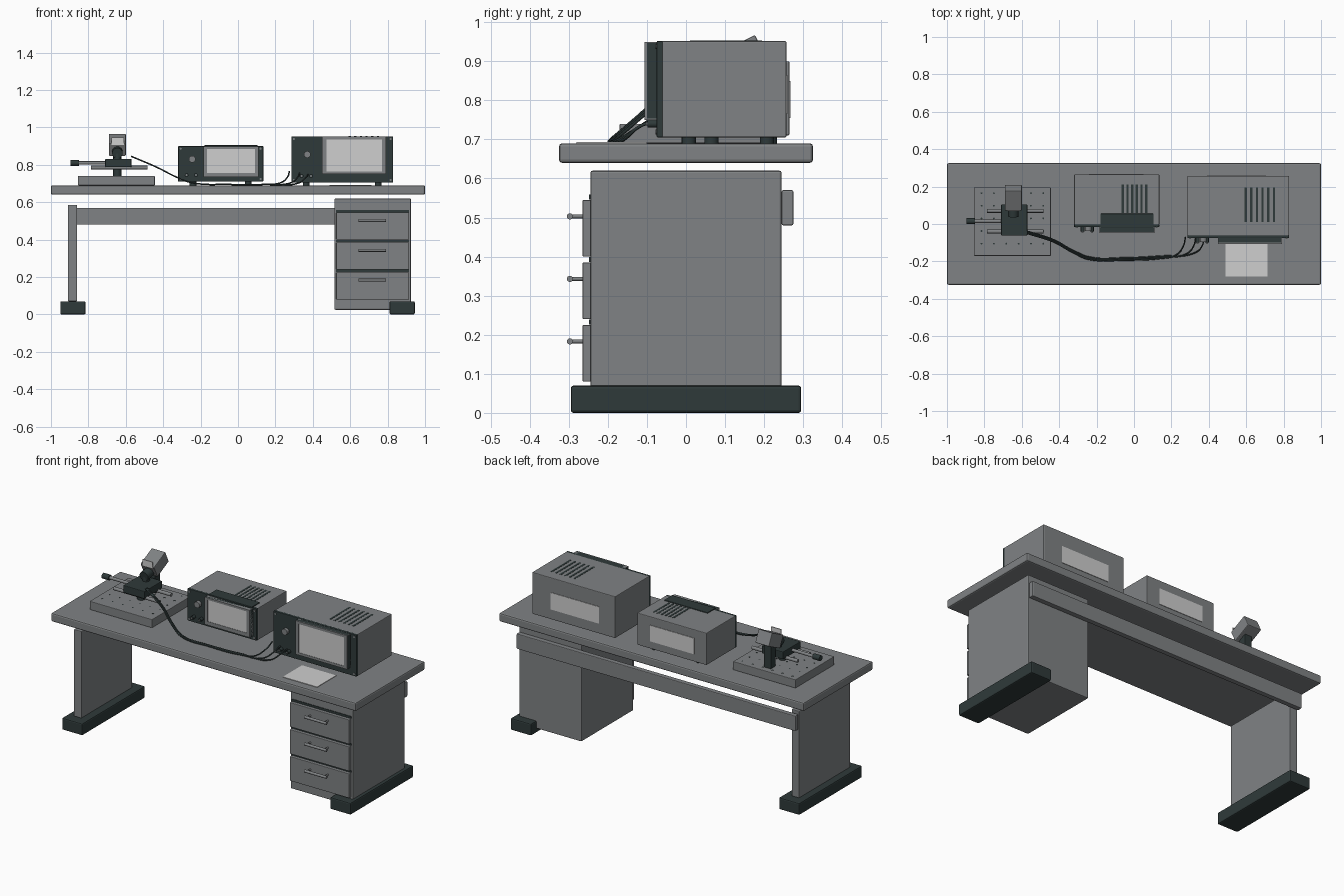
import bpy, math
from mathutils import Vector

if "Cube" in bpy.data.objects:
    bpy.data.objects.remove(bpy.data.objects["Cube"])


def material(name, rgb):
    m = bpy.data.materials.new(name)
    m.diffuse_color = (*rgb, 1)
    m.use_nodes = True
    m.node_tree.nodes["Principled BSDF"].inputs["Base Color"].default_value = m.diffuse_color
    return m


GREY = material("steel grey", (0.215, 0.225, 0.232))
DARK = material("charcoal", (0.028, 0.042, 0.042))
LIGHT = material("pale grey", (0.62, 0.62, 0.62))


def finish(ob, name, mat, bevel=0.0):
    ob.name = name
    ob.data.materials.append(mat)
    if bevel:
        mod = ob.modifiers.new("bevel", 'BEVEL')
        mod.width = bevel
        mod.segments = 2
        mod.limit_method = 'ANGLE'
    return ob


def box(name, x, y, z, mat, bevel=0.0, tilt=0.0):
    """Box from (min, max) ranges, with an optional tilt about x."""
    c = [(a + b) / 2 for a, b in (x, y, z)]
    bpy.ops.mesh.primitive_cube_add(size=1, location=c)
    ob = bpy.context.object
    ob.scale = [b - a for a, b in (x, y, z)]
    bpy.ops.object.transform_apply(location=False, rotation=False, scale=True)
    ob.rotation_euler.x = tilt
    return finish(ob, name, mat, bevel)


def rod(name, a, b, r, mat, sides=20):
    """Cylinder between two points."""
    a, b = Vector(a), Vector(b)
    d = b - a
    bpy.ops.mesh.primitive_cylinder_add(vertices=sides, radius=r, depth=d.length,
                                        location=(a + b) / 2)
    ob = bpy.context.object
    ob.rotation_euler = d.to_track_quat('Z', 'Y').to_euler()
    bpy.ops.object.shade_smooth_by_angle(angle=math.radians(40))
    return finish(ob, name, mat)


def cable(name, pts, r=0.004):
    cu = bpy.data.curves.new(name, 'CURVE')
    cu.dimensions = '3D'
    cu.bevel_depth = r
    cu.bevel_resolution = 2
    cu.resolution_u = 8
    sp = cu.splines.new('BEZIER')
    sp.bezier_points.add(len(pts) - 1)
    for p, co in zip(sp.bezier_points, pts):
        p.co = co
        p.handle_left_type = p.handle_right_type = 'AUTO'
    ob = bpy.data.objects.new(name, cu)
    bpy.context.collection.objects.link(ob)
    cu.materials.append(DARK)


# Desk
box("tabletop", (-1, 1), (-0.325, 0.325), (0.64, 0.69), GREY, 0.008)
box("leg_panel", (-0.91, -0.86), (-0.24, 0.24), (0.07, 0.585), GREY, 0.004)
box("back_beam", (-0.91, 0.92), (0.245, 0.275), (0.48, 0.57), GREY, 0.004)
box("cabinet", (0.515, 0.925), (-0.245, 0.245), (0.025, 0.62), GREY, 0.006)
box("left_foot", (-0.95, -0.815), (-0.295, 0.295), (0, 0.07), DARK, 0.007)
box("right_foot", (0.81, 0.945), (-0.295, 0.295), (0, 0.07), DARK, 0.007)

# Drawers with bar handles and dark gaps above them
for i in range(3):
    z = 0.08 + 0.16 * i
    box("drawer_front", (0.525, 0.915), (-0.265, -0.243), (z, z + 0.145), GREY, 0.003)
    box("drawer_gap", (0.525, 0.915), (-0.248, -0.243), (z + 0.146, z + 0.159), DARK)
    h = z + 0.103
    rod("drawer_handle", (0.645, -0.297, h), (0.79, -0.297, h), 0.008, GREY)
    for x in (0.66, 0.775):
        rod("handle_post", (x, -0.264, h), (x, -0.297, h), 0.005, GREY, 12)


def instrument(x, y, z, frame, screen, knob, vents, rear):
    """Cased instrument with front panel, framed screen, vents and rear plate."""
    yf = y[0]
    box("instrument_case", x, y, z, GREY, 0.004)
    box("front_panel", x, (yf - 0.012, yf + 0.004), z, DARK, 0.003)
    fx, fz = frame
    fy = yf - 0.04
    box("screen_frame", fx, (fy, yf - 0.01), fz, DARK, 0.003)
    # Rim bars around the screen
    sx, sz = screen
    for bx, bz in ((fx, (fz[0], sz[0])), (fx, (sz[1], fz[1])),
                   ((fx[0], sx[0]), fz), ((sx[1], fx[1]), fz)):
        box("screen_rim", bx, (fy - 0.003, yf - 0.012), bz, GREY)
    box("screen", sx, (fy - 0.001, fy + 0.004), sz, LIGHT)
    # Knob and signal sockets
    kx, kz = knob
    rod("knob", (kx, yf - 0.01, kz), (kx, yf - 0.032, kz), 0.018, GREY, 24)
    for dx in (-0.03, 0.02):
        s = (kx + dx, yf - 0.01, z[0] + 0.035)
        rod("socket", s, (s[0], yf - 0.035, s[2]), 0.01, DARK, 16)
        rod("socket_pin", s, (s[0], yf - 0.04, s[2]), 0.005, GREY, 12)
    # Panel screws
    for px in (x[0] + 0.014, x[1] - 0.014):
        for pz in (z[0] + 0.014, z[1] - 0.014):
            rod("panel_screw", (px, yf - 0.01, pz), (px, yf - 0.015, pz), 0.006, GREY, 10)
    # Roof vents
    (v0, v1), vy = vents
    for i in range(6):
        vx = v0 + (v1 - v0) * i / 5
        box("vent", (vx - 0.006, vx + 0.006), vy, (z[1] - 0.003, z[1] + 0.001), DARK)
    # Rear plate
    rx, rz = rear
    box("rear_plate", rx, (y[1] - 0.003, y[1] + 0.003), rz, LIGHT)
    # Stubby feet
    for px in (x[0] + 0.08, x[1] - 0.08):
        for py in (y[0] + 0.07, y[1] - 0.05):
            rod("case_foot", (px, py, 0.688), (px, py, z[0] + 0.002), 0.018, DARK, 16)


instrument((-0.32, 0.135), (-0.005, 0.265), (0.71, 0.90),
           ((-0.185, 0.11), (0.735, 0.897)), ((-0.165, 0.09), (0.757, 0.885)),
           (-0.245, 0.83), ((-0.06, 0.065), (0.06, 0.21)),
           ((-0.24, 0.05), (0.755, 0.85)))
box("roof_pad", (-0.18, 0.105), (-0.02, 0.055), (0.895, 0.905), DARK, 0.003)
instrument((0.285, 0.83), (-0.063, 0.257), (0.705, 0.952),
           ((0.45, 0.79), (0.75, 0.95)), ((0.472, 0.77), (0.765, 0.935)),
           (0.37, 0.855), ((0.597, 0.748), (0.01, 0.195)),
           ((0.39, 0.707), (0.765, 0.865)))

# Paper sheet
box("paper", (0.49, 0.715), (-0.28, -0.1), (0.689, 0.693), LIGHT)

# Optical bench with threaded holes
box("bench_plate", (-0.855, -0.445), (-0.17, 0.195), (0.69, 0.74), GREY, 0.003)
for i in range(6):
    for j in range(5):
        p = (-0.815 + 0.066 * i, -0.105 + 0.0675 * j)
        rod("bench_hole", (*p, 0.735), (*p, 0.741), 0.005, DARK, 10)

# Sliding stage on two rails, with an adjusting screw
for y in (-0.04, 0.07):
    rod("stage_rail", (-0.785, y, 0.785), (-0.485, y, 0.785), 0.01, GREY)
rod("stage_support", (-0.645, 0.015, 0.74), (-0.645, 0.015, 0.79), 0.022, DARK)
box("stage", (-0.71, -0.57), (-0.062, 0.105), (0.787, 0.832), DARK, 0.004)
rod("adjusting_screw", (-0.86, 0.015, 0.81), (-0.70, 0.015, 0.81), 0.009, GREY)
rod("adjusting_knob", (-0.895, 0.015, 0.81), (-0.85, 0.015, 0.81), 0.016, DARK)

# Tilted viewing head on its column
box("head_column", (-0.667, -0.622), (0.113, 0.158), (0.738, 0.89), DARK, 0.003)
box("viewing_head", (-0.69, -0.60), (0.0805, 0.1995), (0.869, 0.945), GREY, 0.004,
    math.radians(26))
box("head_window", (-0.677, -0.61), (0.07, 0.075), (0.905, 0.945), LIGHT)
rod("lens", (-0.645, 0.04, 0.862), (-0.645, 0.11, 0.875), 0.028, DARK, 24)
rod("lens_neck", (-0.645, 0.06, 0.83), (-0.645, 0.06, 0.865), 0.02, DARK)

# Cables from the stage to the larger instrument
for i, ex in enumerate((0.275, 0.33, 0.375)):
    o = 0.006 * (i - 1)
    cable("cable", [(-0.57, -0.045 + o, 0.845), (-0.43, -0.09 + o, 0.785),
                    (-0.33, -0.145 + o, 0.735), (-0.24, -0.183 + o, 0.703),
                    (-0.05, -0.187 + o, 0.695), (0.14, -0.178 + o, 0.695),
                    (ex - 0.05, -0.16 + o, 0.703), (ex - 0.01, -0.115, 0.735),
                    (ex, -0.07, 0.765 - 0.008 * i)])
